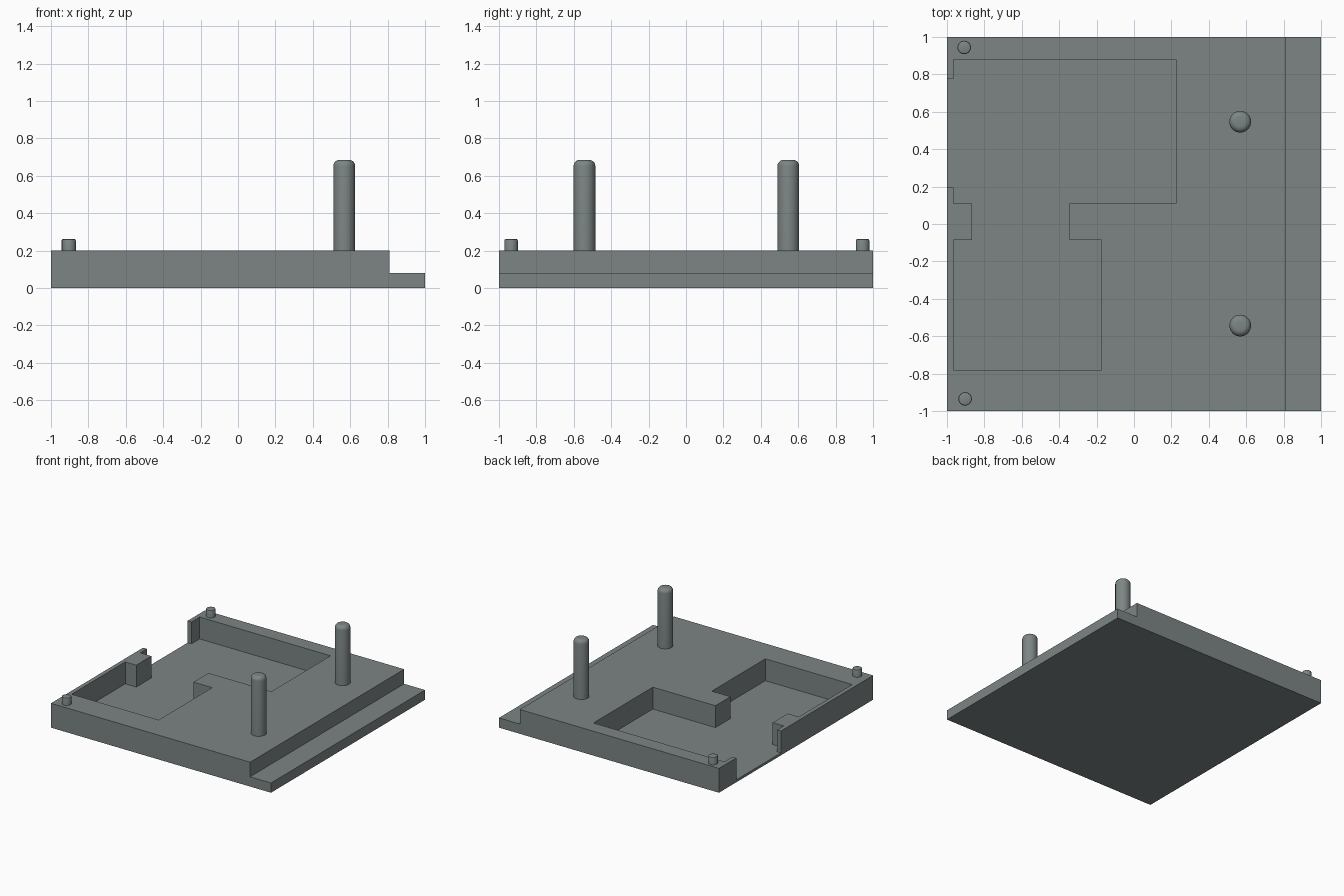
import bpy, bmesh
from mathutils import Vector

if "Cube" in bpy.data.objects:
    bpy.data.objects.remove(bpy.data.objects["Cube"])

grey = bpy.data.materials.new("slate grey")
grey.diffuse_color = (0.205, 0.235, 0.235, 1)
grey.use_nodes = True
grey.node_tree.nodes["Principled BSDF"].inputs["Base Color"].default_value = grey.diffuse_color


def finish(name, bm):
    bmesh.ops.recalc_face_normals(bm, faces=bm.faces)
    mesh = bpy.data.meshes.new(name)
    bm.to_mesh(mesh)
    bm.free()
    mesh.materials.append(grey)
    obj = bpy.data.objects.new(name, mesh)
    bpy.context.collection.objects.link(obj)
    return obj


def extrude_outline(name, points, direction):
    bm = bmesh.new()
    face = bm.faces.new([bm.verts.new(p) for p in points])
    ext = bmesh.ops.extrude_face_region(bm, geom=[face])
    moved = [g for g in ext["geom"] if isinstance(g, bmesh.types.BMVert)]
    bmesh.ops.translate(bm, verts=moved, vec=Vector(direction))
    return finish(name, bm)


def pin(name, x, y, radius, top, rounding, steps):
    bm = bmesh.new()
    bottom = 0.18
    bmesh.ops.create_cone(bm, cap_ends=True, segments=32, radius1=radius,
                          radius2=radius, depth=top - bottom)
    bmesh.ops.translate(bm, verts=bm.verts, vec=(x, y, (top + bottom) / 2))
    rim = [e for e in bm.edges if all(v.co.z > top - 0.001 for v in e.verts)]
    bmesh.ops.bevel(bm, geom=rim, offset=rounding, segments=steps,
                    profile=0.5, affect='EDGES')
    obj = finish(name, bm)
    bpy.context.view_layer.objects.active = obj
    obj.select_set(True)
    bpy.ops.object.shade_smooth_by_angle(angle=0.6)
    obj.select_set(False)


# Base plate with a lower ledge along the right edge
profile = [(-1, 0), (1, 0), (1, 0.08), (0.81, 0.08), (0.81, 0.2), (-1, 0.2)]
plate = extrude_outline("base_plate", [(x, -1, z) for x, z in profile], (0, 2, 0))

# Stepped pocket that opens through the left wall
pocket = [(-0.965, 0.88), (0.225, 0.88), (0.225, 0.11), (-0.345, 0.11),
          (-0.345, -0.085), (-0.175, -0.085), (-0.175, -0.78), (-0.965, -0.78),
          (-0.965, -0.085), (-0.865, -0.085), (-0.865, 0.11), (-0.965, 0.11),
          (-0.965, 0.195), (-1.1, 0.195), (-1.1, 0.775), (-0.965, 0.775)]
cutter = extrude_outline("pocket_cutter", [(x, y, 0.02) for x, y in pocket], (0, 0, 0.4))
cut = plate.modifiers.new("pocket", 'BOOLEAN')
cut.operation = 'DIFFERENCE'
cut.solver = 'EXACT'
cut.object = cutter

# Apply the cut and drop the helper
bpy.context.view_layer.objects.active = plate
plate.select_set(True)
bpy.ops.object.modifier_apply(modifier=cut.name)
plate.select_set(False)
bpy.data.objects.remove(cutter)

# Tall round-topped pins
for side, y in (("front", -0.543), ("back", 0.547)):
    pin(side + "_tall_pin", 0.568, y, 0.058, 0.685, 0.032, 5)

# Short locating pins in the left corners
pin("front_short_pin", -0.903, -0.935, 0.036, 0.262, 0.008, 2)
pin("back_short_pin", -0.908, 0.944, 0.036, 0.262, 0.008, 2)
